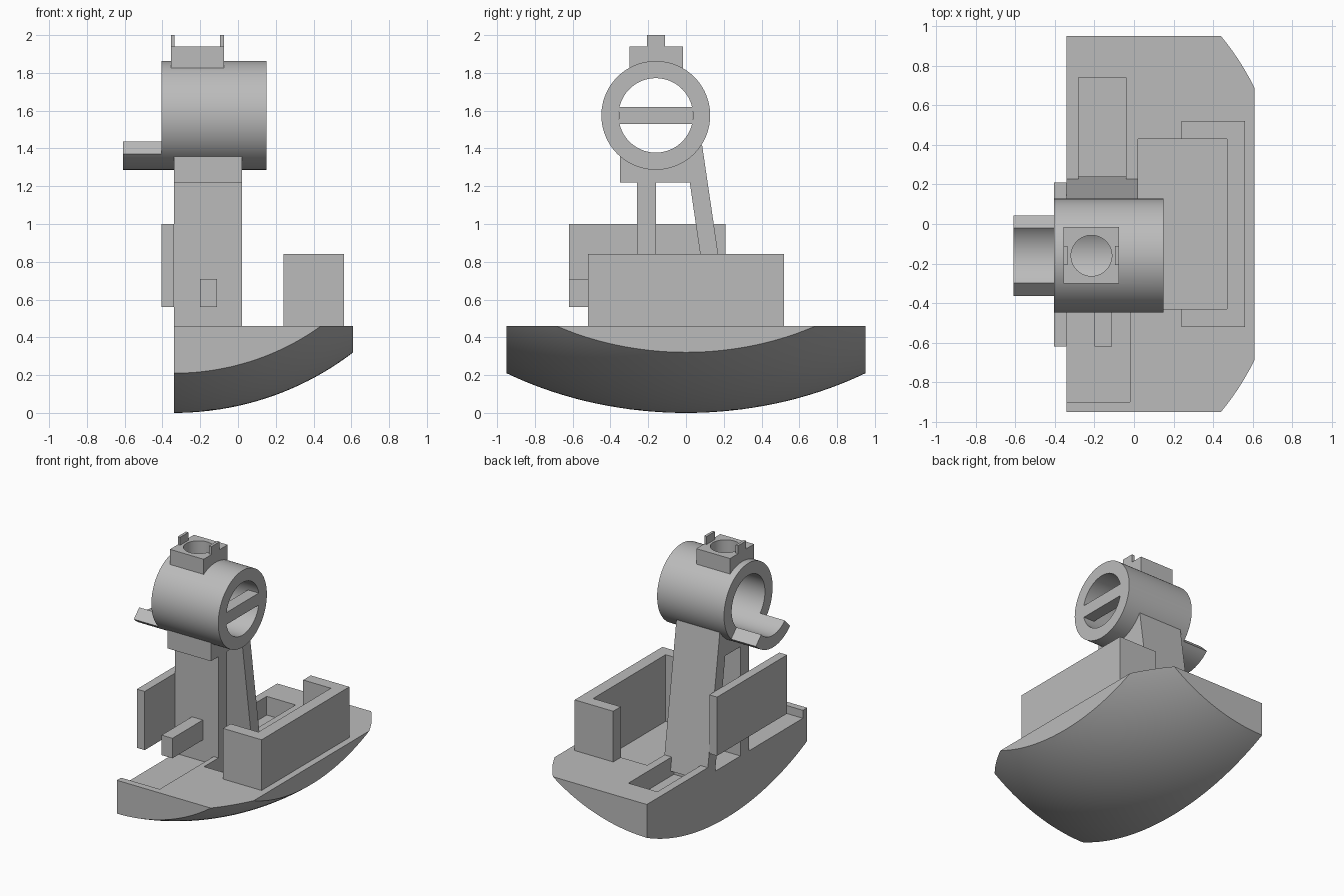
import bpy, bmesh, math

if "Cube" in bpy.data.objects:
    bpy.data.objects.remove(bpy.data.objects["Cube"], do_unlink=True)

GREY = (0.5, 0.5, 0.5, 1)
mat = bpy.data.materials.new("light_grey")
mat.use_nodes = True
mat.diffuse_color = GREY
mat.node_tree.nodes["Principled BSDF"].inputs["Base Color"].default_value = GREY


def finish(name, bm):
    bmesh.ops.recalc_face_normals(bm, faces=bm.faces)
    me = bpy.data.meshes.new(name)
    bm.to_mesh(me)
    bm.free()
    me.materials.append(mat)
    ob = bpy.data.objects.new(name, me)
    bpy.context.collection.objects.link(ob)
    return ob


def box(name, x, y, z):
    bm = bmesh.new()
    bmesh.ops.create_cube(bm, size=1)
    for v in bm.verts:
        for i, r in enumerate((x, y, z)):
            v.co[i] = r[0] if v.co[i] < 0 else r[1]
    return finish(name, bm)


def prism(name, yz, x):
    """Profile in the y-z plane, extruded along x."""
    bm = bmesh.new()
    face = bm.faces.new([bm.verts.new((x[0], *p)) for p in yz])
    ext = bmesh.ops.extrude_face_region(bm, geom=[face])["geom"]
    bmesh.ops.translate(bm, vec=(x[1] - x[0], 0, 0),
                        verts=[g for g in ext if isinstance(g, bmesh.types.BMVert)])
    return finish(name, bm)


def arc(r, a0, a1, n):
    """Points about the barrel axis, angles in degrees."""
    out = []
    for i in range(n + 1):
        a = math.radians(a0 + (a1 - a0) * i / n)
        out.append((AY + r * math.cos(a), AZ + r * math.sin(a)))
    return out


def boolean(ob, cutter, op="DIFFERENCE"):
    mod = ob.modifiers.new(op.lower(), "BOOLEAN")
    mod.operation, mod.solver, mod.object = op, "EXACT", cutter
    cutter.hide_render = True
    bpy.context.view_layer.objects.active = ob
    bpy.ops.object.modifier_apply(modifier=mod.name)
    bpy.data.objects.remove(cutter, do_unlink=True)


def smooth(ob):
    bpy.ops.object.select_all(action="DESELECT")
    ob.select_set(True)
    bpy.context.view_layer.objects.active = ob
    bpy.ops.object.shade_smooth_by_angle(angle=math.radians(25))


AY, AZ, R, BORE = -0.16, 1.575, 0.288, 0.197
TOP = 0.46
POST_X = (-0.34, 0.02)

# Base: block with a domed underside
base = box("base", (-0.34, 0.61), (-0.95, 0.95), (-0.1, TOP))
bm = bmesh.new()
bmesh.ops.create_uvsphere(bm, u_segments=160, v_segments=96, radius=1)
for v in bm.verts:
    v.co = (v.co.x * 1.51 - 0.34, v.co.y * 1.827, (v.co.z + 1) * 1.44)
boolean(base, finish("dome_cutter", bm), "INTERSECT")

# Pockets in the base deck
for x, y, floor in (((0.02, 0.47), (-0.43, 0.43), 0.34),
                    ((-0.28, -0.04), (0.2, 0.74), 0.32),
                    ((-0.4, -0.02), (-0.9, 0.18), 0.40)):
    boolean(base, box("pocket_cutter", x, y, (floor, 0.7)))
smooth(base)

# C-shaped side wall
box("side_wall", (0.47, 0.56), (-0.52, 0.52), (TOP, 0.84))
for s, name in ((-1, "front"), (1, "back")):
    box(name + "_wall_return", (0.24, 0.47), sorted((s * 0.43, s * 0.52)), (TOP, 0.84))

# Tower: upright post, leaning back plate with saddle, hanging panel, peg
box("front_post", POST_X, (-0.26, -0.16), (0.36, 1.25))
prism("saddle_and_back_plate",
      [(-0.35, 1.22), (0.02, 1.22), (0.145, 0.36), (0.241, 0.36),
       (0.085, 1.42), (AY, 1.33), (-0.35, 1.37)], POST_X)
box("hanging_panel", (-0.405, -0.34), (-0.62, 0.21), (0.56, 1.0))
box("peg", (-0.2, -0.11), (-0.62, -0.26), (0.56, 0.71))

# Barrel with bore, crossbar and lower tongue
barrel = prism("barrel", arc(R, 0, 360, 96)[:-1], (-0.405, 0.15))
top_box = box("top_box", (-0.355, -0.075), (-0.30, -0.015), (1.8, 1.94))
boolean(barrel, top_box, "UNION")
boolean(barrel, prism("bore_cutter", arc(BORE, 0, 360, 96)[:-1], (-0.6, 0.4)))
bm = bmesh.new()
bmesh.ops.create_cone(bm, cap_ends=True, segments=64, radius1=0.103, radius2=0.103, depth=0.5)
bmesh.ops.translate(bm, vec=(-0.215, AY, 1.9), verts=bm.verts)
boolean(barrel, finish("socket_cutter", bm))
smooth(barrel)

box("crossbar", (0.06, 0.15), (AY - 0.195, AY + 0.195), (1.53, 1.62))
tongue = prism("tongue", arc(R, 225, 315, 24) + arc(BORE, 315, 225, 24), (-0.61, -0.405))
smooth(tongue)

# Prongs on the top box
for x, name in ((-0.355, "right"), (-0.095, "left")):
    box(name + "_prong", (x, x + 0.02), (-0.207, -0.11), (1.93, 2.0))
